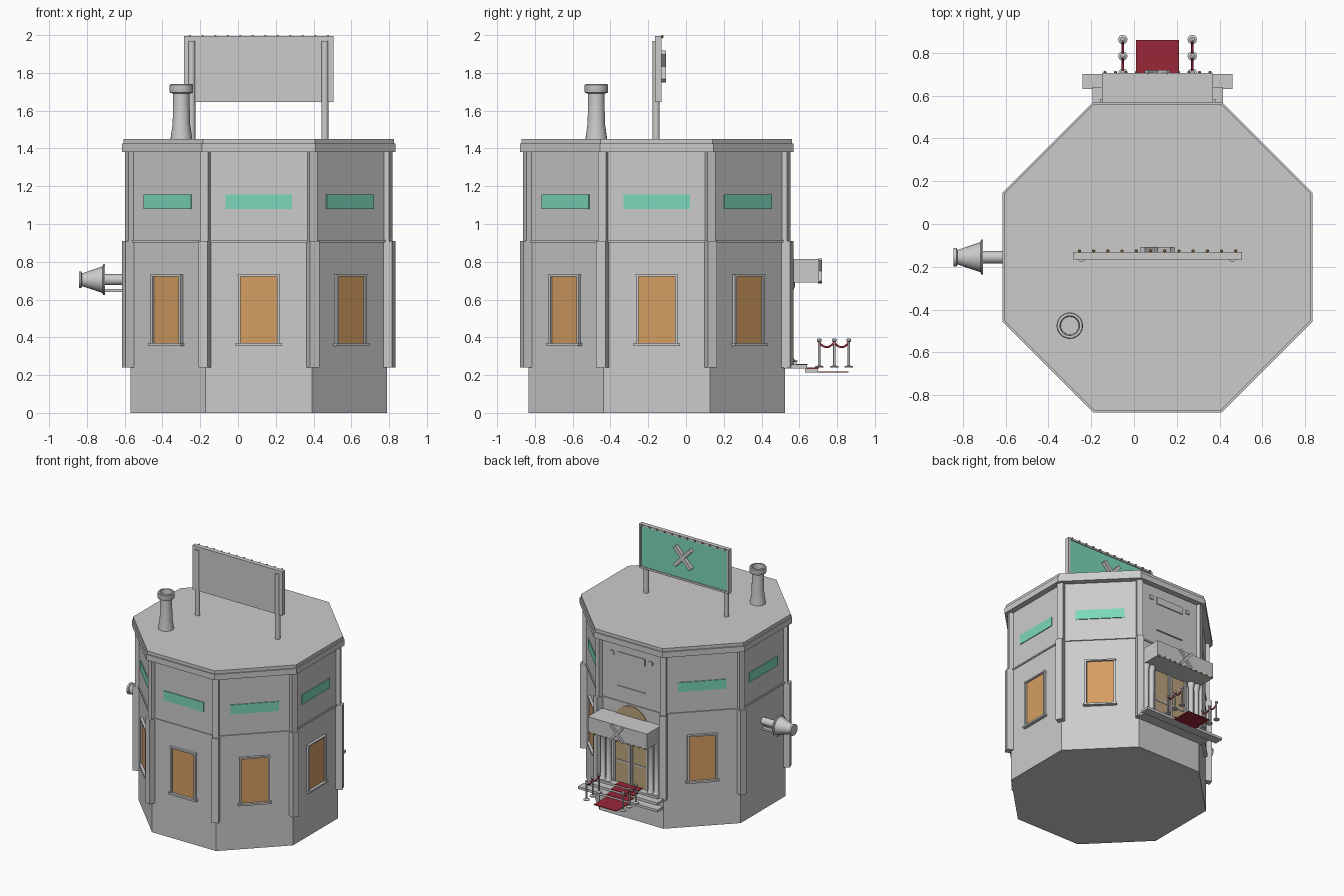
import bpy, bmesh, math
from mathutils import Matrix, Vector

if "Cube" in bpy.data.objects:
    bpy.data.objects.remove(bpy.data.objects["Cube"])

CX, CY = 0.11, -0.155          # tower axis
R, T = 0.68, math.tan(math.pi / 8)


def mat(name, rgb):
    m = bpy.data.materials.new(name)
    m.diffuse_color = (*rgb, 1)
    m.use_nodes = True
    m.node_tree.nodes["Principled BSDF"].inputs["Base Color"].default_value = m.diffuse_color
    return m


GREY = mat("stone grey", (0.6, 0.6, 0.6))
ORANGE = mat("window orange", (0.66, 0.34, 0.12))
GREEN = mat("glass green", (0.2, 0.68, 0.5))
RED = mat("carpet red", (0.32, 0.02, 0.04))
TAN = mat("door tan", (0.5, 0.37, 0.21))
GOLD = mat("bulb gold", (0.6, 0.32, 0.1))


def face(a):
    """Frame of a wall: local x points outward from the axis, y along the wall."""
    return Matrix.Translation((CX, CY, 0)) @ Matrix.Rotation(math.radians(a), 4, 'Z')


I = Matrix()
BACK = Matrix.Translation((CX, 0, 0))   # x measured from the door centre line


def box(bm, x0, x1, y0, y1, z0, z1, m=I):
    s = Matrix.Diagonal((x1 - x0, y1 - y0, z1 - z0, 1))
    c = Matrix.Translation(((x0 + x1) / 2, (y0 + y1) / 2, (z0 + z1) / 2))
    bmesh.ops.create_cube(bm, size=1, matrix=m @ c @ s)


def lathe(bm, profile, m=I, n=20):
    """Revolve (radius, height) points round local z."""
    rings = []
    for r, z in profile:
        rings.append([bm.verts.new(m @ Vector((r * math.cos(k * math.tau / n), r * math.sin(k * math.tau / n), z)))
                      for k in range(n)])
    for a, b in zip(rings, rings[1:]):
        for k in range(n):
            bm.faces.new((a[k], a[(k + 1) % n], b[(k + 1) % n], b[k]))
    bm.faces.new(rings[0][::-1])
    bm.faces.new(rings[-1])


def prism(bm, apothem, z0, z1):
    m = face(22.5)
    lathe(bm, [(apothem / math.cos(math.pi / 8), z0), (apothem / math.cos(math.pi / 8), z1)], m, 8)


def ball(bm, r, x, y, z):
    bmesh.ops.create_icosphere(bm, subdivisions=1, radius=r, matrix=Matrix.Translation((x, y, z)))


def cross(bm, m, half_w, half_h, depth, thick):
    """Two crossed bars lying in the local xz plane."""
    l, a = math.hypot(half_w, half_h), math.atan2(half_h, half_w)
    for s in (-1, 1):
        box(bm, -l, l, 0, depth, -thick, thick, m @ Matrix.Rotation(s * a, 4, 'Y'))


def make(name, material, build, smooth=False):
    bm = bmesh.new()
    build(bm)
    bmesh.ops.recalc_face_normals(bm, faces=bm.faces)
    me = bpy.data.meshes.new(name)
    bm.to_mesh(me)
    bm.free()
    me.materials.append(material)
    ob = bpy.data.objects.new(name, me)
    bpy.context.collection.objects.link(ob)
    if smooth:
        bpy.ops.object.select_all(action='DESELECT')
        ob.select_set(True)
        bpy.context.view_layer.objects.active = ob
        bpy.ops.object.shade_smooth_by_angle(angle=math.radians(35))
    return ob


# Octagonal tower, string course and roof slabs
make("tower_wall", GREY, lambda bm: prism(bm, R, 0, 1.40))
make("string_course", GREY, lambda bm: prism(bm, 0.688, 0.903, 0.915))
make("roof_lower_slab", GREY, lambda bm: prism(bm, 0.725, 1.38, 1.425))
make("roof_upper_slab", GREY, lambda bm: prism(bm, 0.716, 1.425, 1.45))


# Corner pillars, wider below the string course
def pillars(bm):
    for k in range(8):
        m = face(22.5 + 45 * k)
        box(bm, 0.70, 0.774, -0.026, 0.026, 0.24, 0.91, m)
        box(bm, 0.70, 0.757, -0.023, 0.023, 0.91, 1.385, m)


make("corner_pillars", GREY, pillars)

# Windows: strips on every wall but the door wall, tall ones also skip the vent wall
STRIPS = [a for a in range(0, 360, 45) if a != 90]
TALL = [a for a in STRIPS if a != 180]


def strips(bm):
    for a in STRIPS:
        box(bm, R - 0.01, R + 0.006, -0.177, 0.177, 1.08, 1.155, face(a))


def panes(bm):
    for a in TALL:
        box(bm, R - 0.01, R + 0.006, -0.098, 0.098, 0.365, 0.725, face(a))


def frames(bm):
    for a in TALL:
        m = face(a)
        for s in (-0.104, 0.104):
            box(bm, R - 0.01, R + 0.018, s - 0.007, s + 0.007, 0.365, 0.73, m)
        box(bm, R - 0.01, R + 0.02, -0.113, 0.113, 0.722, 0.733, m)
        box(bm, R - 0.01, R + 0.027, -0.122, 0.122, 0.355, 0.369, m)


make("upper_window_strips", GREEN, strips)
make("tall_window_panes", ORANGE, panes)
make("tall_window_frames", GREY, frames)

# Chimney
make("chimney", GREY, lambda bm: lathe(bm, [
    (0.058, 1.44), (0.055, 1.47), (0.046, 1.53), (0.043, 1.69), (0.06, 1.695), (0.062, 1.70),
    (0.062, 1.735), (0.058, 1.74), (0.046, 1.74), (0.042, 1.66)],
    Matrix.Translation((-0.30, -0.475, 0)), 24), True)

# Rooftop sign: board, legs, green panel, crossed bars and bulbs
make("sign_board", GREY, lambda bm: box(bm, -0.285, 0.505, -0.165, -0.142, 1.645, 1.995))
make("sign_panel", GREEN, lambda bm: box(bm, -0.268, 0.488, -0.143, -0.137, 1.66, 1.98))


def rim(bm):
    box(bm, -0.285, 0.505, -0.143, -0.13, 1.98, 1.995)
    box(bm, -0.285, 0.505, -0.143, -0.13, 1.645, 1.66)
    for x in (-0.285, 0.49):
        box(bm, x, x + 0.015, -0.143, -0.13, 1.66, 1.98)


def legs(bm):
    for x in (-0.245, 0.46):
        lathe(bm, [(0.019, 1.44), (0.019, 1.97)], Matrix.Translation((x, -0.158, 0)), 16)


make("sign_rim", GREY, rim)
make("sign_legs", GREY, legs, True)
make("sign_cross", GREY, lambda bm: cross(bm, Matrix.Translation((0.11, -0.137, 1.833)), 0.07, 0.075, 0.03, 0.014))
make("sign_bulbs", GOLD, lambda bm: [ball(bm, 0.009, -0.255 + 0.0664 * k, -0.126, 1.992) for k in range(12)])

# Side vent: pipe, flared head and bracket, lying along -x
VENT = Matrix.Translation((0, -0.155, 0.705)) @ Matrix.Rotation(-math.pi / 2, 4, 'Y')


def vent(bm):
    lathe(bm, [(0.029, 0.55), (0.029, 0.71)], VENT)
    lathe(bm, [(0.082, 0.705), (0.082, 0.713), (0.07, 0.718), (0.034, 0.825), (0.044, 0.83), (0.044, 0.843)], VENT)
    box(bm, -0.71, -0.56, -0.17, -0.14, 0.64, 0.655)


make("side_vent", GREY, vent, True)

# Entrance on the back wall: arch, double doors, surround and columns
YW = CY + R
ARCH = Matrix.Translation((CX, YW - 0.02, 0.755)) @ Matrix.Rotation(-math.pi / 2, 4, 'X')
make("door_arch", TAN, lambda bm: lathe(bm, [(0.145, 0), (0.145, 0.026)], ARCH, 32))


def doors(bm):
    for s in (-1, 1):
        a, b = sorted((s * 0.006, s * 0.135))
        box(bm, a, b, YW - 0.01, YW + 0.008, 0.26, 0.70, BACK)


def door_trim(bm):
    for s in (-1, 1):
        for x in (0.142, 0.012):
            box(bm, s * x - 0.007, s * x + 0.007, YW, YW + 0.016, 0.26, 0.70, BACK)
        box(bm, s * 0.07 - 0.055, s * 0.07 + 0.055, YW, YW + 0.013, 0.44, 0.452, BACK)


def columns(bm):
    for s in (-1, 1):
        for x in (0.185, 0.235):
            m = Matrix.Translation((CX + s * x, YW + 0.025, 0))
            lathe(bm, [(0.026, 0.26), (0.026, 0.28), (0.019, 0.29), (0.019, 0.65), (0.027, 0.67), (0.027, 0.69)], m, 12)


make("doors", TAN, doors)
make("door_trim", GREY, door_trim)
make("door_columns", GREY, columns, True)

# Canopy with crossed bars and bulbs
make("canopy", GREY, lambda bm: box(bm, -0.26, 0.26, YW - 0.01, 0.705, 0.69, 0.815, BACK))
make("canopy_cross", GREY, lambda bm: cross(bm, Matrix.Translation((CX, 0.70, 0.752)), 0.052, 0.06, 0.02, 0.009))
make("canopy_bulbs", GOLD, lambda bm: [ball(bm, 0.008, CX - 0.245 + 0.049 * k, 0.709, 0.693) for k in range(11)])


# Raised plates above the canopy
def plates(bm):
    box(bm, -0.12, 0.12, YW, YW + 0.008, 1.25, 1.305, BACK)
    for s in (-0.17, 0.17):
        box(bm, s - 0.016, s + 0.016, YW, YW + 0.008, 1.27, 1.30, BACK)
    box(bm, -0.12, 0.12, YW, YW + 0.008, 1.03, 1.036, BACK)


make("wall_plates", GREY, plates)


# Steps and carpet
def steps(bm):
    box(bm, -0.27, 0.27, YW - 0.01, 0.585, 0.25, 0.272, BACK)
    box(bm, -0.305, 0.305, YW - 0.01, 0.64, 0.235, 0.255, BACK)
    box(bm, -0.35, 0.35, 0.63, 0.70, 0.215, 0.235, BACK)


def carpet(bm):
    for y0, y1, z in ((YW, 0.59, 0.272), (0.58, 0.645, 0.255), (0.635, 0.705, 0.235), (0.70, 0.86, 0.215)):
        box(bm, -0.1, 0.1, y0, y1, z, z + 0.005, BACK)


make("entrance_steps", GREY, steps)
make("carpet", RED, carpet)

# Barrier posts and sagging ropes
YS = (0.705, 0.785, 0.862)


def posts(bm):
    for x in (-0.052, 0.272):
        for y in YS:
            lathe(bm, [(0.022, 0.24), (0.022, 0.246), (0.006, 0.252), (0.006, 0.375), (0.012, 0.38), (0.012, 0.39),
                       (0.005, 0.395)], Matrix.Translation((x, y, 0)), 12)


make("barrier_posts", GREY, posts, True)
rope = bpy.data.curves.new("barrier_ropes", 'CURVE')
rope.dimensions = '3D'
rope.bevel_depth, rope.bevel_resolution = 0.006, 1
for x in (-0.052, 0.272):
    for a, b in zip(YS, YS[1:]):
        s = rope.splines.new('POLY')
        s.points.add(8)
        for k, p in enumerate(s.points):
            t = k / 8
            p.co = (x, a + (b - a) * t, 0.373 - 0.1 * t * (1 - t), 1)
rope.materials.append(RED)
bpy.context.collection.objects.link(bpy.data.objects.new("barrier_ropes", rope))
